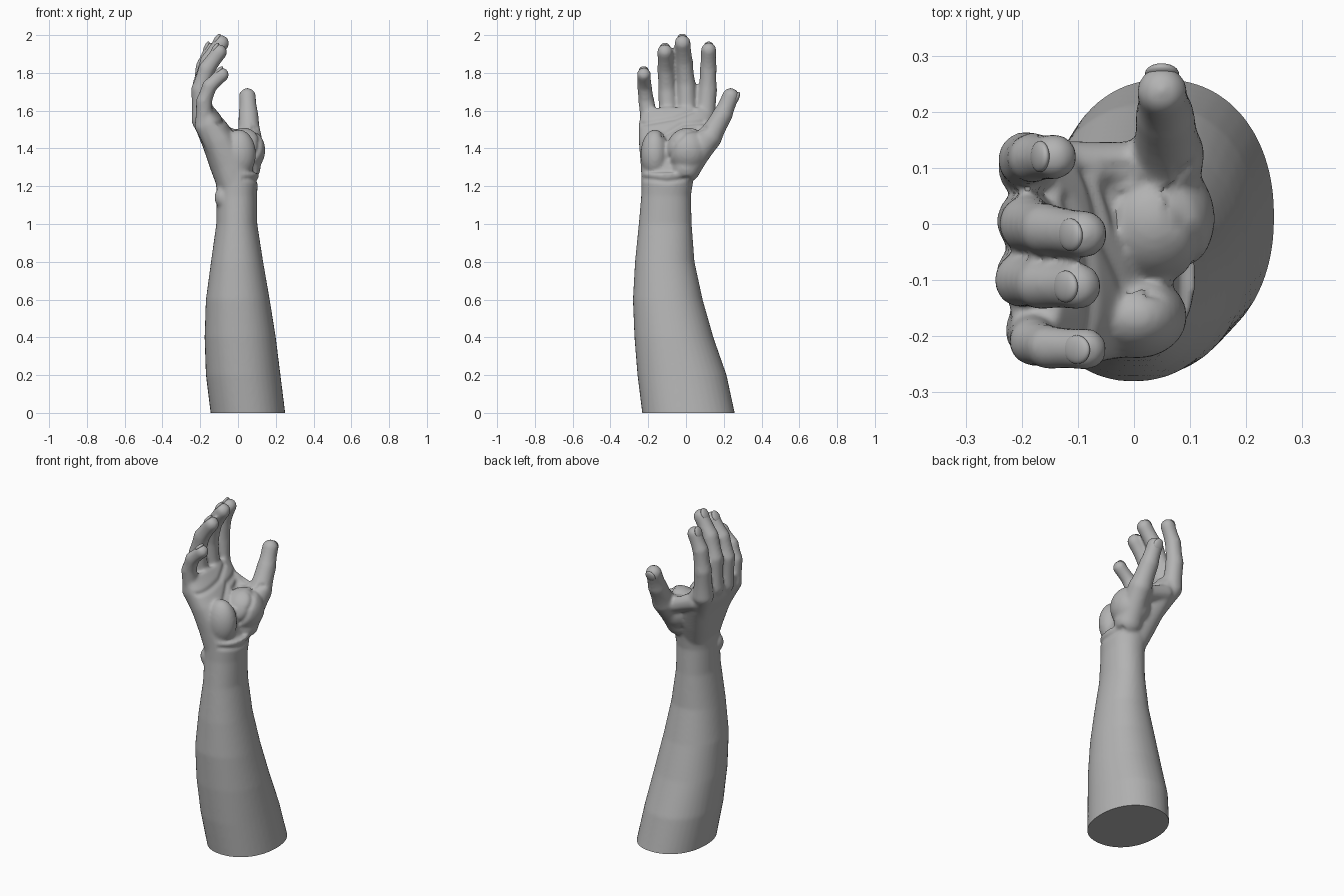
import bpy, bmesh, math
from mathutils import Vector, Matrix

old = bpy.data.objects.get("Cube")
if old:
    bpy.data.objects.remove(old, do_unlink=True)

skin = bpy.data.materials.new("plain grey")
skin.use_nodes = True
GREY = (0.45, 0.45, 0.45, 1)
skin.diffuse_color = GREY
skin.node_tree.nodes["Principled BSDF"].inputs["Base Color"].default_value = GREY

bm = bmesh.new()


def skin_rings(rings):
    """Join equal rings of verts into a closed tube."""
    n = len(rings[0])
    for a, b in zip(rings, rings[1:]):
        for i in range(n):
            j = (i + 1) % n
            bm.faces.new((a[i], a[j], b[j], b[i]))
    bm.faces.new(list(reversed(rings[0])))
    bm.faces.new(rings[-1])


def ring(center, rx, ry, tilt=0.0, power=1.0, n=40):
    """Oval section, tilted about the y axis."""
    verts = []
    for i in range(n):
        a = math.tau * i / n
        c, s = math.cos(a), math.sin(a)
        u = rx * math.copysign(abs(c) ** power, c)
        v = ry * math.copysign(abs(s) ** power, s)
        verts.append(bm.verts.new(Vector(center) + Vector((u * math.cos(tilt), v, u * math.sin(tilt)))))
    return verts


def ball(center, size, turn=Matrix()):
    m = Matrix.Translation(center) @ turn @ Matrix.Diagonal((*size, 1))
    bmesh.ops.create_uvsphere(bm, u_segments=24, v_segments=16, radius=1, matrix=m)


def limb(joints):
    """Tapered bones with round joints and slightly waisted middles."""
    for (*p, r), (*q, s) in zip(joints, joints[1:]):
        p, q = Vector(p), Vector(q)
        turn = (q - p).to_track_quat('Z', 'Y').to_matrix().to_3x3()
        rings = []
        for k in range(7):
            t = k / 6
            rad = (r + (s - r) * t) * (1 - 0.06 * math.sin(math.pi * t))
            rings.append([bm.verts.new(p.lerp(q, t) + turn @ Vector(
                (rad * math.cos(math.tau * i / 20), rad * math.sin(math.tau * i / 20), 0))) for i in range(20)])
        skin_rings(rings)
        ball(p, (r, r, r))
        ball(q, (s, s, s))


# Forearm sections: z, then x and y limits
forearm = [(-0.1, -.13, .26, -.22, .28), (0, -.145, .25, -.232, .258), (.2, -.17, .225, -.257, .215),
           (.4, -.177, .2, -.273, .145), (.6, -.17, .168, -.281, .088), (.8, -.143, .133, -.27, .045),
           (1.0, -.115, .102, -.25, .03), (1.15, -.113, .1, -.237, .026), (1.27, -.12, .11, -.235, .045)]
skin_rings([ring(((a + b) / 2, (c + d) / 2, z), (b - a) / 2, (d - c) / 2, power=0.93)
            for z, a, b, c, d in forearm])

# Palm sections: x, z, half thickness, y limits
palm = [(-.005, 1.2, .1, -.233, .025), (-.04, 1.32, .11, -.24, .075), (-.1, 1.44, .092, -.25, .12),
        (-.152, 1.53, .078, -.25, .145), (-.178, 1.6, .052, -.235, .14)]
skin_rings([ring((x, (c + d) / 2, z), h, (d - c) / 2, 0.42, 0.8) for x, z, h, c, d in palm])

# Palm pads, wrist bone and thumb web
ball((.035, .01, 1.39), (.11, .115, .12))
ball((.005, -.165, 1.37), (.09, .075, .13))
ball((-.075, -.165, 1.14), (.05, .05, .06))
limb([(.03, .1, 1.44, .05), (-.13, .1, 1.5, .05)])

# Digits, each from the hand to the tip
digits = [
    [(-.08, .0, 1.32, .05), (-.185, .1, 1.55, .058), (-.193, .115, 1.71, .05), (-.18, .118, 1.83, .045), (-.142, .12, 1.92, .041)],
    [(-.085, -.06, 1.32, .05), (-.187, .005, 1.57, .058), (-.19, 0, 1.74, .051), (-.155, -.01, 1.86, .047), (-.09, -.018, 1.957, .043)],
    [(-.085, -.11, 1.32, .05), (-.19, -.09, 1.55, .056), (-.2, -.1, 1.71, .049), (-.165, -.108, 1.82, .045), (-.1, -.111, 1.91, .042)],
    [(-.08, -.17, 1.32, .05), (-.178, -.19, 1.52, .052), (-.18, -.21, 1.65, .043), (-.15, -.22, 1.73, .04), (-.086, -.223, 1.79, .038)],
    [(.04, .0, 1.3, .08), (.06, .125, 1.46, .066), (.055, .195, 1.58, .053), (.05, .236, 1.675, .045)],
]
for d in digits:
    limb(d)
bmesh.ops.recalc_face_normals(bm, faces=bm.faces)

# Fuse all parts into one smooth skin
mesh = bpy.data.meshes.new("arm_and_hand")
bm.to_mesh(mesh)
bm.free()
arm = bpy.data.objects.new("arm_and_hand", mesh)
bpy.context.collection.objects.link(arm)
remesh = arm.modifiers.new("fuse", 'REMESH')
remesh.mode = 'VOXEL'
remesh.voxel_size = 0.009
soften = arm.modifiers.new("soften", 'SMOOTH')
soften.factor = 0.5
soften.iterations = 8
fused = bpy.data.meshes.new_from_object(arm.evaluated_get(bpy.context.evaluated_depsgraph_get()))
arm.modifiers.clear()

# Flat cut at the elbow end
bm = bmesh.new()
bm.from_mesh(fused)
cut = bmesh.ops.bisect_plane(bm, geom=bm.verts[:] + bm.edges[:] + bm.faces[:], plane_co=(0, 0, 0),
                             plane_no=(0, 0, 1), clear_inner=True)
rim = [e for e in cut["geom_cut"] if isinstance(e, bmesh.types.BMEdge)]
bmesh.ops.holes_fill(bm, edges=rim, sides=0)
bm.normal_update()

# Creases pressed into the palm, as lines in y and z
creases = [[(.1, 1.51), (.0, 1.49), (-.06, 1.43), (-.09, 1.35)],
           [(.09, 1.54), (-.02, 1.53), (-.12, 1.47)],
           [(.04, 1.6), (-.06, 1.56), (-.23, 1.53)],
           [(-.22, 1.24), (-.1, 1.225), (.01, 1.24)]]


def distance(p, a, b):
    t = max(0, min(1, (p - a).dot(b - a) / (b - a).length_squared))
    return (p - a.lerp(b, t)).length


for v in bm.verts:
    if 1.15 < v.co.z < 1.63 and v.normal.x > 0.2:
        p = Vector((v.co.y, v.co.z))
        near = min(distance(p, Vector(a), Vector(b)) for c in creases for a, b in zip(c, c[1:]))
        v.co -= v.normal * 0.008 * math.exp(-(near / 0.012) ** 2)
bm.to_mesh(fused)
bm.free()
arm.data = fused
bpy.data.meshes.remove(mesh)
fused.name = "arm_and_hand"
fused.materials.clear()
fused.materials.append(skin)


def shade(obj):
    bpy.ops.object.select_all(action='DESELECT')
    obj.select_set(True)
    bpy.context.view_layer.objects.active = obj
    bpy.ops.object.shade_smooth_by_angle(angle=math.radians(50))


shade(arm)

# Nails on the outer side of each tip
for name, d in zip(("index", "middle", "ring", "little", "thumb"), digits):
    a, b, r = Vector(d[-2][:3]), Vector(d[-1][:3]), d[-1][3]
    along = (b - a).normalized()
    out = Vector((0, 1, -0.3)) if name == "thumb" else Vector((-1, 0, 0.2))
    out = (out - along * out.dot(along)).normalized()
    side = along.cross(out)
    turn = Matrix((side, along, out)).transposed().to_4x4()
    bm = bmesh.new()
    ball(b + along * r * 0.1 + out * r * 0.72, (r * 0.68, r * 0.8, r * 0.3), turn)
    nail_mesh = bpy.data.meshes.new(name + "_nail")
    bm.to_mesh(nail_mesh)
    bm.free()
    nail_mesh.materials.append(skin)
    nail = bpy.data.objects.new(name + "_nail", nail_mesh)
    bpy.context.collection.objects.link(nail)
    shade(nail)
